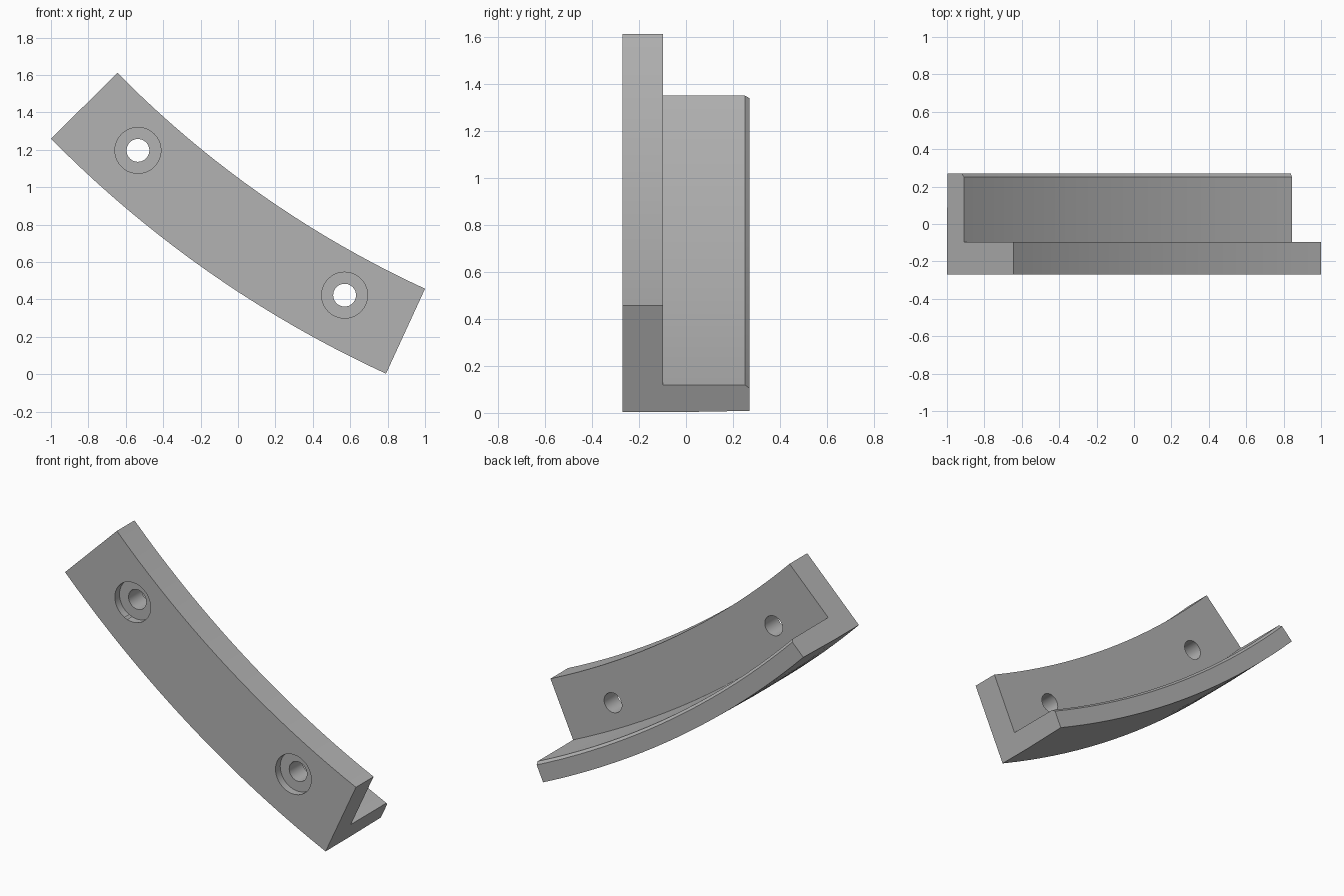
import bpy, bmesh
from math import radians, cos, sin
from mathutils import Matrix

if "Cube" in bpy.data.objects:
    bpy.data.objects.remove(bpy.data.objects["Cube"], do_unlink=True)

grey = bpy.data.materials.new("plain grey")
grey.use_nodes = True
colour = (0.45, 0.45, 0.45, 1)
grey.diffuse_color = colour
grey.node_tree.nodes["Principled BSDF"].inputs["Base Color"].default_value = colour

# Arc the bracket follows
CX, CZ, R = 3.336, 5.536, 6.09
START, END, STEPS = radians(44.6), radians(65.3), 20
FRONT, STEP, BACK = -0.27, -0.097, 0.27


def add_object(name, bm):
    bmesh.ops.recalc_face_normals(bm, faces=bm.faces)
    mesh = bpy.data.meshes.new(name)
    bm.to_mesh(mesh)
    bm.free()
    obj = bpy.data.objects.new(name, mesh)
    bpy.context.collection.objects.link(obj)
    return obj


# L-shaped section (inward offset from outer arc, y) swept along the arc
section = [(0, FRONT), (0.5, FRONT), (0.5, STEP), (0.127, STEP),
           (0.127, BACK - 0.018), (0.112, BACK), (0.006, BACK), (0, -0.04)]
bm = bmesh.new()
rings = []
for i in range(STEPS + 1):
    a = START + (END - START) * i / STEPS
    rings.append([bm.verts.new((CX - (R - d) * cos(a), y, CZ - (R - d) * sin(a)))
                  for d, y in section])
n = len(section)
for r0, r1 in zip(rings, rings[1:]):
    for j in range(n):
        k = (j + 1) % n
        bm.faces.new((r0[j], r0[k], r1[k], r1[j]))
bm.faces.new(rings[0])
bm.faces.new(rings[-1])
bracket = add_object("curved_bracket", bm)
bracket.data.materials.append(grey)
bpy.context.view_layer.objects.active = bracket
bracket.select_set(True)


# Counterbored screw holes
def drill(name, x, z, radius, y0, y1):
    bm = bmesh.new()
    bmesh.ops.create_cone(
        bm, cap_ends=True, segments=40, radius1=radius, radius2=radius, depth=y1 - y0,
        matrix=Matrix.Translation((x, (y0 + y1) / 2, z)) @ Matrix.Rotation(radians(90), 4, "X"))
    cutter = add_object(name, bm)
    cutter.data.materials.append(grey)
    cutter.hide_render = True
    mod = bracket.modifiers.new(name, "BOOLEAN")
    mod.operation = "DIFFERENCE"
    mod.solver = "EXACT"
    mod.object = cutter
    bpy.ops.object.modifier_apply(modifier=mod.name)
    bpy.data.objects.remove(cutter, do_unlink=True)


for x, z in ((-0.535, 1.197), (0.57, 0.423)):
    drill("counterbore_cutter", x, z, 0.123, FRONT - 0.1, FRONT + 0.046)
    drill("hole_cutter", x, z, 0.061, FRONT - 0.1, STEP + 0.05)

bpy.ops.object.shade_smooth_by_angle(angle=radians(20))
